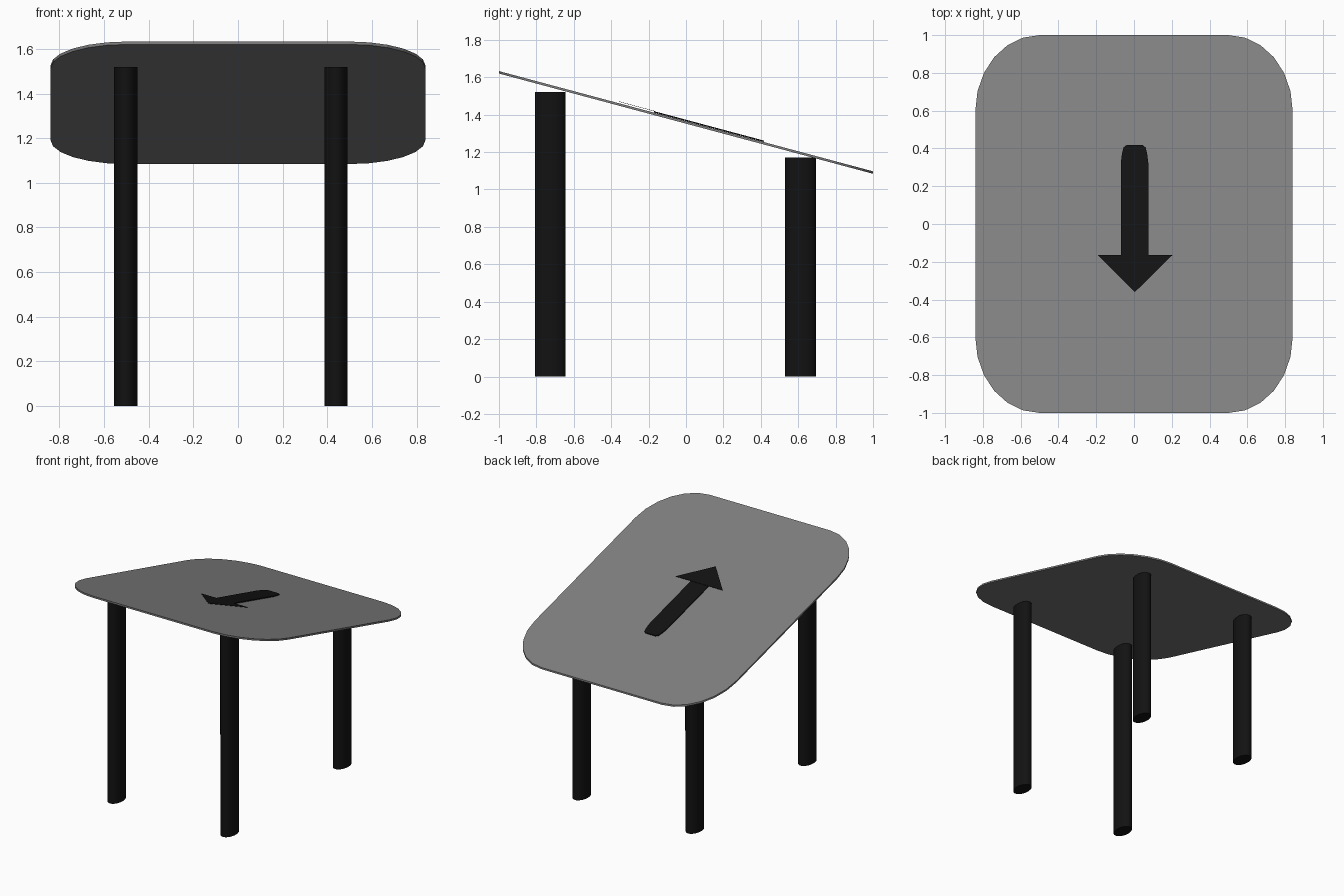
import bpy, bmesh
from math import sin, cos, tan, radians

if "Cube" in bpy.data.objects:
    bpy.data.objects.remove(bpy.data.objects["Cube"])

SLOPE = -tan(radians(15))
Z_MID = 1.365  # height of the tilted top surface at y = 0


def material(name, v):
    m = bpy.data.materials.new(name)
    m.diffuse_color = (v, v, v, 1)
    m.use_nodes = True
    m.node_tree.nodes["Principled BSDF"].inputs["Base Color"].default_value = m.diffuse_color
    return m


black = material("black", 0.006)
grey = material("grey", 0.22)


def slab(name, outline, low, high, mat):
    """Extrude a plan outline between two offsets from the tilted top surface."""
    bm = bmesh.new()
    face = bm.faces.new([bm.verts.new((x, y, Z_MID + SLOPE * y + low)) for x, y in outline])
    ext = bmesh.ops.extrude_face_region(bm, geom=[face])
    verts = [g for g in ext["geom"] if isinstance(g, bmesh.types.BMVert)]
    bmesh.ops.translate(bm, vec=(0, 0, high - low), verts=verts)
    bmesh.ops.recalc_face_normals(bm, faces=bm.faces)
    me = bpy.data.meshes.new(name)
    bm.to_mesh(me)
    bm.free()
    ob = bpy.data.objects.new(name, me)
    bpy.context.collection.objects.link(ob)
    me.materials.append(mat)
    return ob


# table top with elliptical corners
outline = []
for q, (sx, sy) in enumerate([(1, 1), (-1, 1), (-1, -1), (1, -1)]):
    for i in range(7):
        a = radians(90 * q + 15 * i)
        outline.append((sx * 0.5 + 0.34 * cos(a), sy * 0.6 + 0.4 * sin(a)))
slab("table_top", outline, -0.013, 0, grey)

# arrow on the top: rounded shaft and triangular head
half = [(0.073, -0.17), (0.073, 0.32), (0.067, 0.37), (0.059, 0.405), (0.042, 0.418)]
shaft = [(0.003 + x, y) for x, y in half] + [(0.003 - x, y) for x, y in reversed(half)]
slab("arrow_shaft", shaft, 0.001, 0.008, black)
slab("arrow_head", [(-0.19, -0.165), (0.005, -0.36), (0.203, -0.165)], 0.008, 0.01, black)

# oval legs, the front pair taller
for row, y, h in (("front", -0.725, 1.52), ("back", 0.612, 1.17)):
    for side, x in (("left", -0.503), ("right", 0.439)):
        bpy.ops.mesh.primitive_cylinder_add(vertices=32, radius=1, depth=1, location=(x, y, h / 2))
        leg = bpy.context.object
        leg.name = f"{row}_{side}_leg"
        leg.scale = (0.052, 0.082, h)
        bpy.ops.object.transform_apply(location=False, rotation=False, scale=True)
        bpy.ops.object.shade_smooth_by_angle(angle=radians(35))
        leg.data.materials.append(black)
